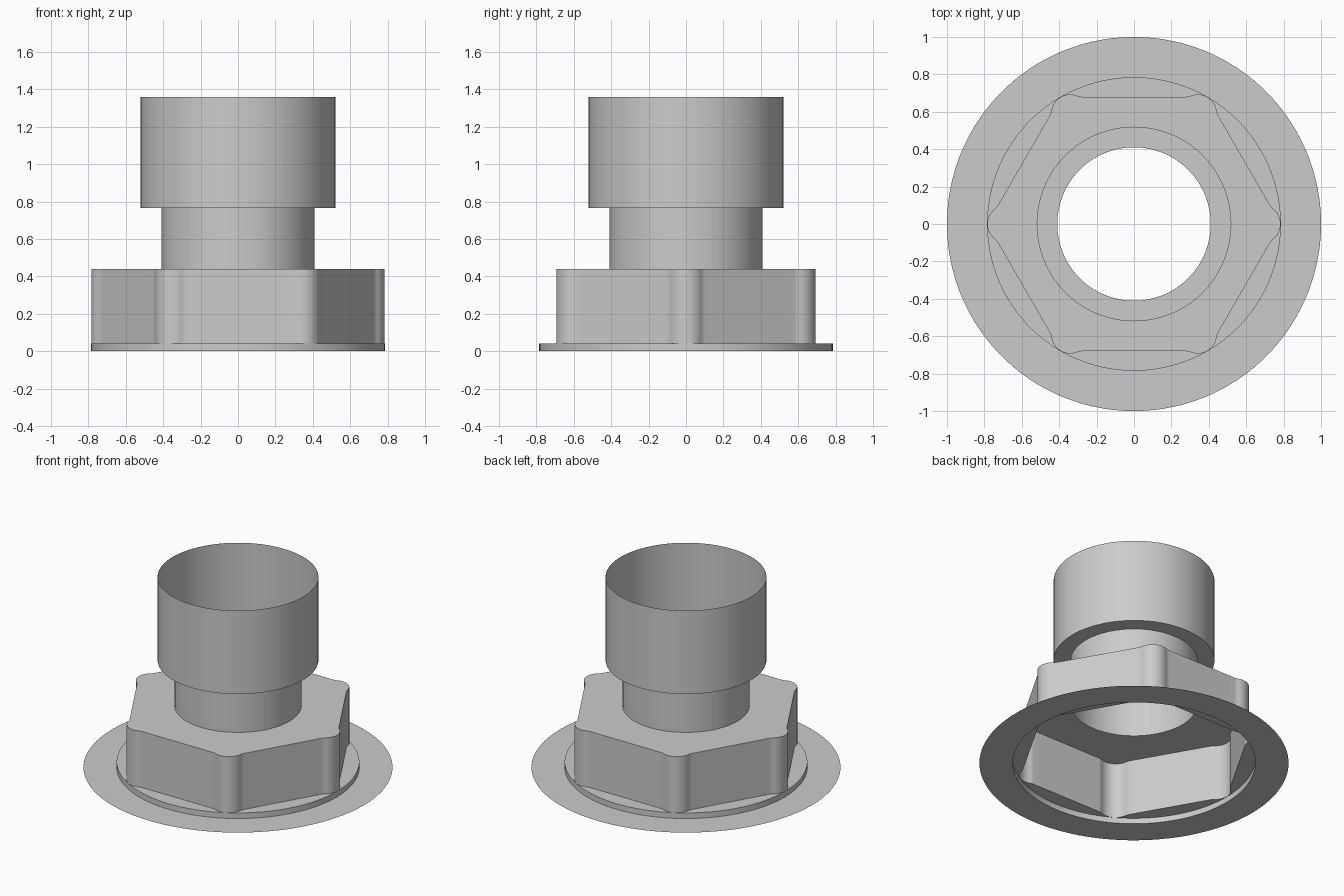
import bpy
import bmesh
from math import atan2, cos, sin, radians, degrees, pi, sqrt
from mathutils import Vector, Matrix

cube = bpy.data.objects.get("Cube")
if cube:
    bpy.data.objects.remove(cube, do_unlink=True)

grey = bpy.data.materials.new("light grey")
grey.use_nodes = True
colour = (0.6, 0.6, 0.6, 1)
grey.diffuse_color = colour
grey.node_tree.nodes["Principled BSDF"].inputs["Base Color"].default_value = colour

# Dimensions
FLANGE_R, COLLAR_R, NECK_R, SLEEVE_R = 1.0, 0.785, 0.41, 0.52
COLLAR_Z, NUT_Z, SHOULDER_Z, TOP_Z = 0.04, 0.44, 0.765, 1.36
FLAT, LOBE_R, FILLET_R = 0.68, 0.102, 0.08
LOBE_X = COLLAR_R - 0.001 - LOBE_R


def arc(cx, cy, r, start, end, steps):
    return [Vector((cx + r * cos(start + (end - start) * i / steps),
                    cy + r * sin(start + (end - start) * i / steps)))
            for i in range(steps + 1)]


def hex_outline():
    """Hexagon whose corners are round lobes blended into the flats."""
    height = FLAT + FILLET_R - LOBE_X * cos(pi / 6)
    reach = LOBE_R + FILLET_R
    turn = pi / 6 + atan2(sqrt(reach ** 2 - height ** 2), height)
    lobe = arc(LOBE_X, 0, LOBE_R, 0, turn, 8)
    fillet = arc(LOBE_X + reach * cos(turn), reach * sin(turn), FILLET_R,
                 turn + pi, pi / 6 + pi, 5)
    half = lobe + fillet[1:]
    corner = [Vector((p.x, -p.y)) for p in reversed(half[1:])] + half
    # Divide the flat so that round parts can share its angles
    start = corner[-1]
    end = Matrix.Rotation(pi / 3, 2) @ corner[0]
    corner += [start.lerp(end, i / 14) for i in range(1, 14)]
    return [Matrix.Rotation(k * pi / 3, 2) @ p for k in range(6) for p in corner]


outline = hex_outline()


def circle(radius):
    return [p.normalized() * radius for p in outline]


def sheet(name, *sections):
    """Skin a run of (loop, height) sections with an open surface."""
    bm = bmesh.new()
    rings = [[bm.verts.new((p.x, p.y, z)) for p in loop] for loop, z in sections]
    count = len(outline)
    for low, high in zip(rings, rings[1:]):
        for i in range(count):
            j = (i + 1) % count
            bm.faces.new((low[i], low[j], high[j], high[i]))
    mesh = bpy.data.meshes.new(name)
    bm.to_mesh(mesh)
    bm.free()
    mesh.materials.append(grey)
    obj = bpy.data.objects.new(name, mesh)
    bpy.context.collection.objects.link(obj)
    bpy.ops.object.select_all(action="DESELECT")
    obj.select_set(True)
    bpy.context.view_layer.objects.active = obj
    bpy.ops.object.shade_smooth_by_angle(angle=radians(30))
    return obj


# Flat base ring, with the low collar and ledge under the nut
sheet("base_flange", (circle(FLANGE_R), 0), (circle(COLLAR_R), 0),
      (circle(COLLAR_R), COLLAR_Z), (outline, COLLAR_Z))

# Hollow nut with a round opening in its top
sheet("hex_nut", (outline, COLLAR_Z), (outline, NUT_Z), (circle(NECK_R), NUT_Z))

# Narrow tube, stepping out to the wide open sleeve
sheet("neck", (circle(NECK_R), NUT_Z), (circle(NECK_R), SHOULDER_Z))
sheet("sleeve", (circle(NECK_R), SHOULDER_Z), (circle(SLEEVE_R), SHOULDER_Z),
      (circle(SLEEVE_R), TOP_Z))
